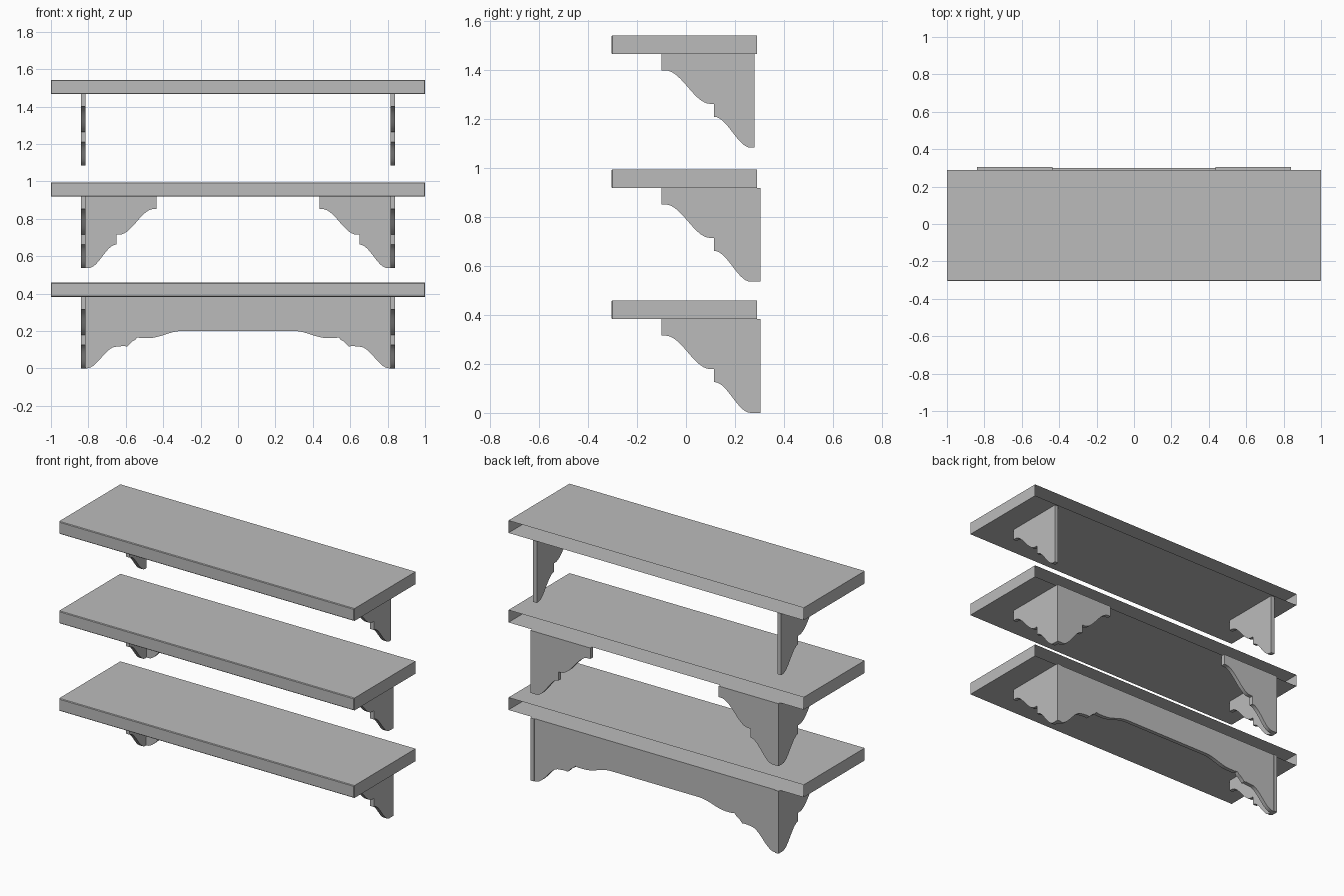
import bpy, bmesh, math
from mathutils import Vector

old = bpy.data.objects.get("Cube")
if old:
    bpy.data.objects.remove(old, do_unlink=True)

grey = bpy.data.materials.new("plain grey")
grey.use_nodes = True
COLOUR = (0.5, 0.5, 0.5, 1)
grey.diffuse_color = COLOUR
grey.node_tree.nodes["Principled BSDF"].inputs["Base Color"].default_value = COLOUR

THICK = 0.076    # board thickness
DEPTH = 0.383    # bracket height
OUT, IN = 0.84, 0.815    # outer and inner face of the side brackets


def finish(name, bm):
    mesh = bpy.data.meshes.new(name)
    bm.to_mesh(mesh)
    bm.free()
    for p in mesh.polygons:
        p.use_smooth = True
    mesh.set_sharp_from_angle(angle=math.radians(30))
    mesh.materials.append(grey)
    obj = bpy.data.objects.new(name, mesh)
    bpy.context.collection.objects.link(obj)
    return obj


def extrude(name, points, offset):
    """Solid plate from a closed outline and an extrusion vector."""
    bm = bmesh.new()
    face = bm.faces.new([bm.verts.new(p) for p in points])
    ext = bmesh.ops.extrude_face_region(bm, geom=[face], use_keep_orig=True)
    moved = [v for v in ext["geom"] if isinstance(v, bmesh.types.BMVert)]
    bmesh.ops.translate(bm, verts=moved, vec=Vector(offset))
    bmesh.ops.recalc_face_normals(bm, faces=bm.faces)
    return finish(name, bm)


def ogee(a, b, n=14):
    """S-curve from a to b, level at both ends."""
    pts = []
    for i in range(n + 1):
        t = i / n
        s = (1 - math.cos(math.pi * t)) / 2
        pts.append((a[0] + (b[0] - a[0]) * t, a[1] + (b[1] - a[1]) * s))
    return pts


def bracket_outline(back):
    """Stepped double-ogee outline hanging from the board, depth axis first."""
    return ([(back, 0), (-0.1, 0), (-0.1, -0.067)]
            + ogee((-0.085, -0.067), (0.1, -0.204))
            + [(0.115, -0.204)]
            + ogee((0.115, -0.257), (0.265, -DEPTH))
            + [(back, -DEPTH)])


def board(name, z):
    """Shelf board with softened front edges and an open back."""
    bm = bmesh.new()
    bmesh.ops.create_cube(bm, size=1)
    for v in bm.verts:
        v.co = (v.co.x * 2, -0.305 if v.co.y < 0 else 0.29, z + THICK * (v.co.z + 0.5))
    back = [f for f in bm.faces if f.normal.y > 0.9]
    bmesh.ops.delete(bm, geom=back, context="FACES_ONLY")
    front = [e for e in bm.edges if all(v.co.y < 0 for v in e.verts)]
    bmesh.ops.bevel(bm, geom=front, offset=0.004, segments=1, affect="EDGES")
    finish(name, bm)


def side_brackets(level, z, back):
    for side, s in (("left", 1), ("right", -1)):
        pts = [(s * IN, y, z + h) for y, h in bracket_outline(back)]
        extrude(f"{level}_{side}_bracket", pts, (s * (OUT - IN), 0, 0))


levels = {"lower": DEPTH, "middle": 0.919, "upper": 1.467}
for level, z in levels.items():
    board(level + "_board", z)
    side_brackets(level, z, 0.305 if level == "lower" else 0.28)

# Middle shelf: corner panels against the wall, same outline turned sideways
z = levels["middle"]
for side, s in (("left", 1), ("right", -1)):
    pts = [(s * (x + IN - 0.28), 0.28, z + h) for x, h in bracket_outline(0.305)]
    extrude(f"middle_{side}_back_panel", pts, (0, 0.025, 0))

# Lower shelf: full-width apron with a shaped lower edge
half = ([(IN, 0)] + ogee((0.81, 0), (0.65, 0.116))
        + [(0.61, 0.12), (0.592, 0.117), (0.58, 0.13), (0.565, 0.145),
           (0.55, 0.152), (0.54, 0.166), (0.52, 0.162)]
        + ogee((0.48, 0.162), (0.3, 0.2), 8))
edge = half + [(-x, h) for x, h in reversed(half)]
outline = [(IN, DEPTH)] + edge + [(-IN, DEPTH)]
extrude("lower_back_apron", [(x, 0.275, h) for x, h in outline], (0, 0.025, 0))
